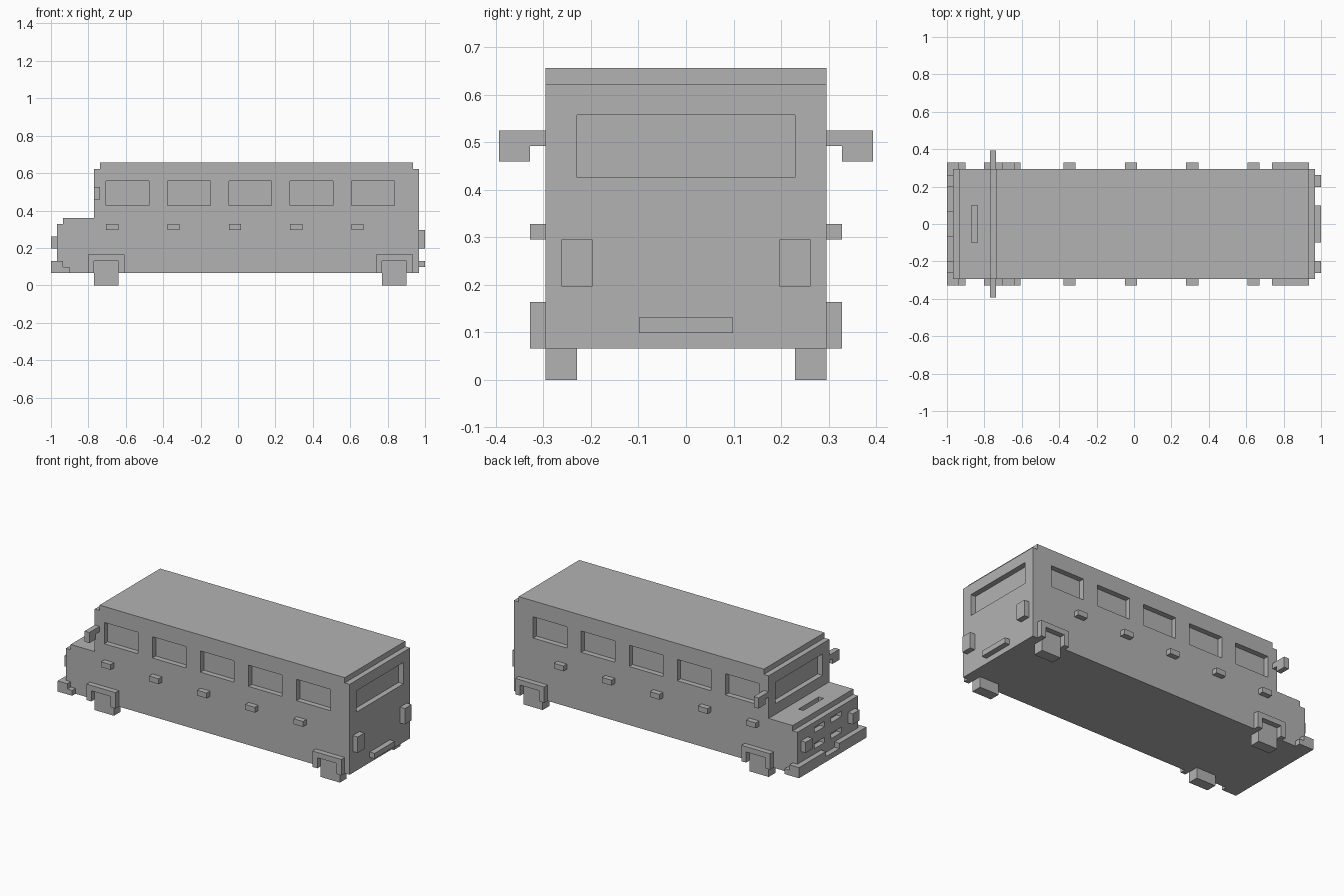
import bpy, bmesh
from mathutils import Vector

cube = bpy.data.objects.get("Cube")
if cube:
    bpy.data.objects.remove(cube, do_unlink=True)

U = 2 / 61      # one block of the model grid; x counts from the nose, y from the centre


def grid(x, y, z):
    return Vector((x * U - 1, y * U, z * U))


grey = bpy.data.materials.new("plain grey")
grey.use_nodes = True
grey.diffuse_color = (0.45, 0.45, 0.45, 1)
grey.node_tree.nodes["Principled BSDF"].inputs["Base Color"].default_value = (0.45, 0.45, 0.45, 1)


def prism(bm, profile, y0, y1):
    """Extrude a side profile of (x, z) points from y0 to y1."""
    face = bm.faces.new([bm.verts.new(grid(x, y0, z)) for x, z in profile])
    out = bmesh.ops.extrude_face_region(bm, geom=[face])
    moved = [v for v in out["geom"] if isinstance(v, bmesh.types.BMVert)]
    bmesh.ops.translate(bm, verts=moved, vec=(0, (y1 - y0) * U, 0))


def box(bm, xs, ys, zs):
    (a, b), (c, d) = xs, zs
    prism(bm, [(a, c), (b, c), (b, d), (a, d)], *ys)


def finish(name, bm):
    bmesh.ops.recalc_face_normals(bm, faces=bm.faces[:])
    mesh = bpy.data.meshes.new(name)
    bm.to_mesh(mesh)
    bm.free()
    mesh.materials.append(grey)
    obj = bpy.data.objects.new(name, mesh)
    bpy.context.collection.objects.link(obj)
    return obj


def part(name, *boxes):
    bm = bmesh.new()
    for b in boxes:
        box(bm, *b)
    return finish(name, bm)


def pair(name, *boxes):
    """Make a part on the +y side and its mirror image on the -y side."""
    part(name + "_back", *boxes)
    part(name + "_front", *[(x, (-y[1], -y[0]), z) for x, y, z in boxes])


# Body with stepped bonnet and stepped roof
bm = bmesh.new()
prism(bm, [(1, 2), (60, 2), (60, 19), (59, 19), (59, 20), (8, 20), (8, 19),
           (7, 19), (7, 11), (2, 11), (2, 10), (1, 10)], -9, 9)
body = finish("body", bm)

# Recesses: windscreen, rear window, bonnet vent, grille, side windows, wheel wells
WINDOWS = range(9, 50, 10)
WHEELS = (7, 54)
cuts = [((6, 8), (-7, 7), (13, 17)), ((59, 61), (-7, 7), (13, 17)),
        ((4, 5), (-3, 3), (10, 12))]
for z in (5, 8):
    cuts += [((0, 2), (y, y + 3), (z, z + 1)) for y in (-4, 1)]
for s in (-10, 8):
    cuts += [((x, x + 7), (s, s + 2), (13, 17)) for x in WINDOWS]
for s in (-10, 7):
    cuts += [((x, x + 4), (s, s + 3), (1, 4)) for x in WHEELS]
cutter = part("recess_cutter", *cuts)
cutter.hide_render = True

mod = body.modifiers.new("recesses", "BOOLEAN")
mod.operation = "DIFFERENCE"
mod.solver = "EXACT"
mod.object = cutter
depsgraph = bpy.context.evaluated_depsgraph_get()
body.data = bpy.data.meshes.new_from_object(body.evaluated_get(depsgraph))
body.modifiers.clear()
bpy.data.objects.remove(cutter, do_unlink=True)

# Wheels and the arches around them
for label, x in zip(("nose", "tail"), WHEELS):
    pair(label + "_wheel", ((x, x + 4), (7, 9), (0, 4)))
    pair(label + "_wheel_arch",
         ((x - 1, x), (9, 10), (2, 4)),
         ((x + 4, x + 5), (9, 10), (2, 4)),
         ((x - 1, x + 5), (9, 10), (4, 5)))

# Small marker blocks under the side windows
for i, x in enumerate(WINDOWS):
    pair(f"side_marker_{i + 1}", ((x, x + 2), (9, 10), (9, 10)))

# Wing mirrors
pair("wing_mirror", ((7, 8), (9, 10), (15, 16)), ((7, 8), (10, 12), (14, 16)))

# Nose bumper with a central dip and wrapped corners
part("nose_bumper", ((0, 1), (-10, 10), (2, 3)))
pair("nose_bumper_upper", ((0, 1), (2, 10), (3, 4)))
pair("nose_bumper_corner", ((1, 2), (9, 10), (2, 4)), ((2, 3), (9, 10), (2, 3)))

# Lamps and tail bar
pair("headlamp", ((0, 1), (6, 8), (6, 8)))
pair("tail_lamp", ((60, 61), (6, 8), (6, 9)))
part("tail_bar", ((60, 61), (-3, 3), (3, 4)))
